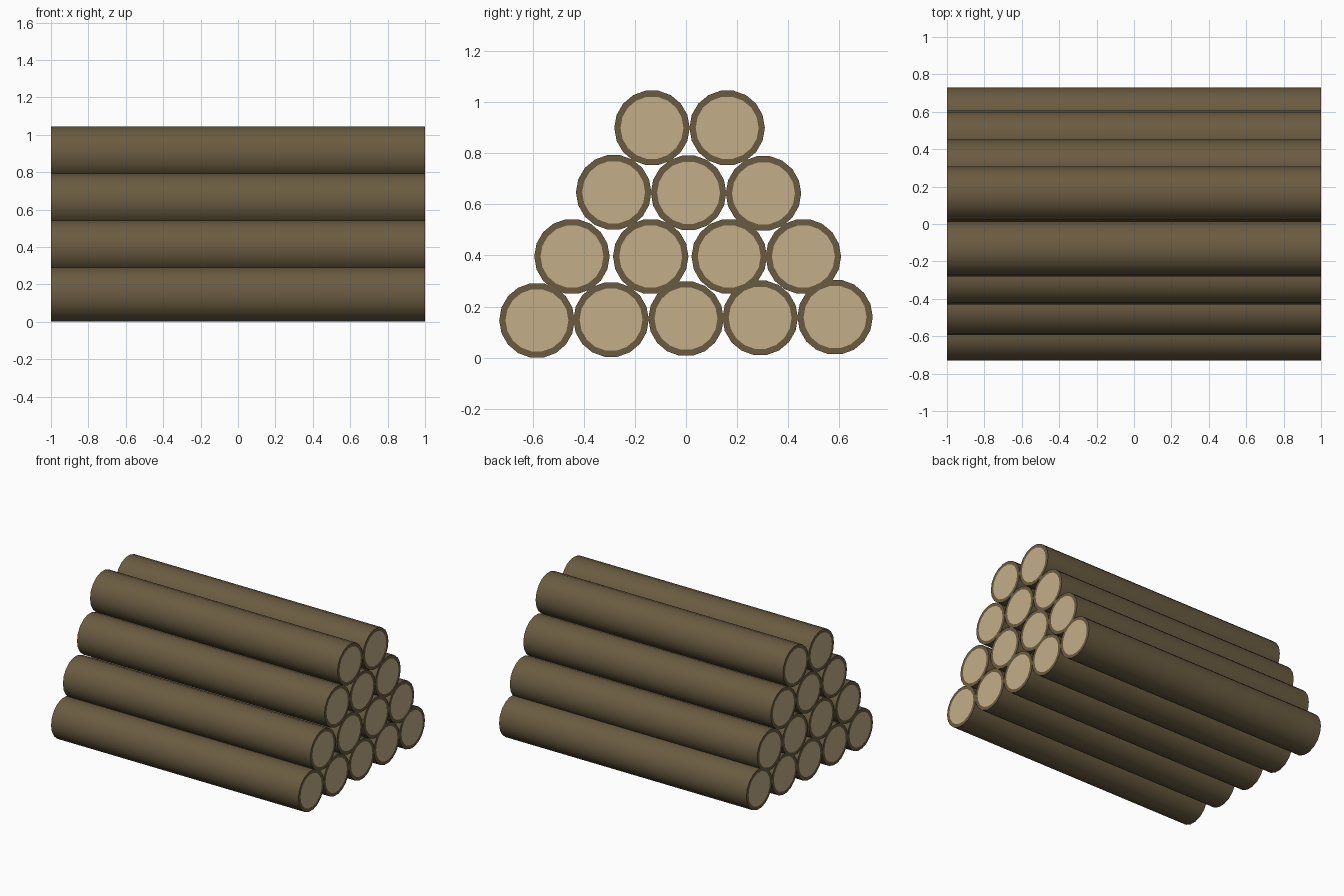
import bpy, bmesh
from math import radians, pi, cos, sin

if "Cube" in bpy.data.objects:
    bpy.data.objects.remove(bpy.data.objects["Cube"])

SIDES = 18
RADIUS = 0.1475      # bark radius
CORE = 0.123         # radius of the pale cut wood
HALF = 1.0           # half the log length


def material(name, rgb):
    m = bpy.data.materials.new(name)
    m.diffuse_color = (*rgb, 1)
    m.use_nodes = True
    m.node_tree.nodes["Principled BSDF"].inputs["Base Color"].default_value = m.diffuse_color
    return m


bark = material("bark", (0.145, 0.105, 0.053))
wood = material("cut_wood", (0.55, 0.42, 0.25))


def make_log(name, y, z):
    """One log along x: bark tube, bark rim and cut-wood disc at both ends."""
    bm = bmesh.new()
    rings = []
    for x, r in ((-HALF, CORE), (-HALF, RADIUS), (HALF, RADIUS), (HALF, CORE)):
        rings.append([bm.verts.new((x, r * cos(2 * pi * i / SIDES),
                                    r * sin(2 * pi * i / SIDES)))
                      for i in range(SIDES)])
    for a, b in zip(rings, rings[1:]):
        for i in range(SIDES):
            j = (i + 1) % SIDES
            bm.faces.new((a[i], a[j], b[j], b[i]))
    for ring in (rings[0], rings[-1]):
        bm.faces.new(ring).material_index = 1
    bmesh.ops.recalc_face_normals(bm, faces=bm.faces)
    mesh = bpy.data.meshes.new(name)
    bm.to_mesh(mesh)
    bm.free()
    mesh.materials.append(bark)
    mesh.materials.append(wood)
    obj = bpy.data.objects.new(name, mesh)
    obj.location = (0, y, z)
    bpy.context.collection.objects.link(obj)
    obj.select_set(True)
    bpy.context.view_layer.objects.active = obj


# Stacked rows, bottom to top: (y, z) of each log centre
rows = [
    [(-0.583, 0.146), (-0.293, 0.149), (0.0, 0.153), (0.29, 0.156), (0.583, 0.159)],
    [(-0.446, 0.396), (-0.138, 0.396), (0.169, 0.396), (0.459, 0.396)],
    [(-0.283, 0.647), (0.01, 0.645), (0.303, 0.643)],
    [(-0.133, 0.899), (0.161, 0.899)],
]
for r, row in enumerate(rows, 1):
    for i, (y, z) in enumerate(row, 1):
        make_log(f"log_row{r}_{i}", y, z)

# Smooth bark, crisp cut ends
bpy.ops.object.shade_smooth_by_angle(angle=radians(35))
